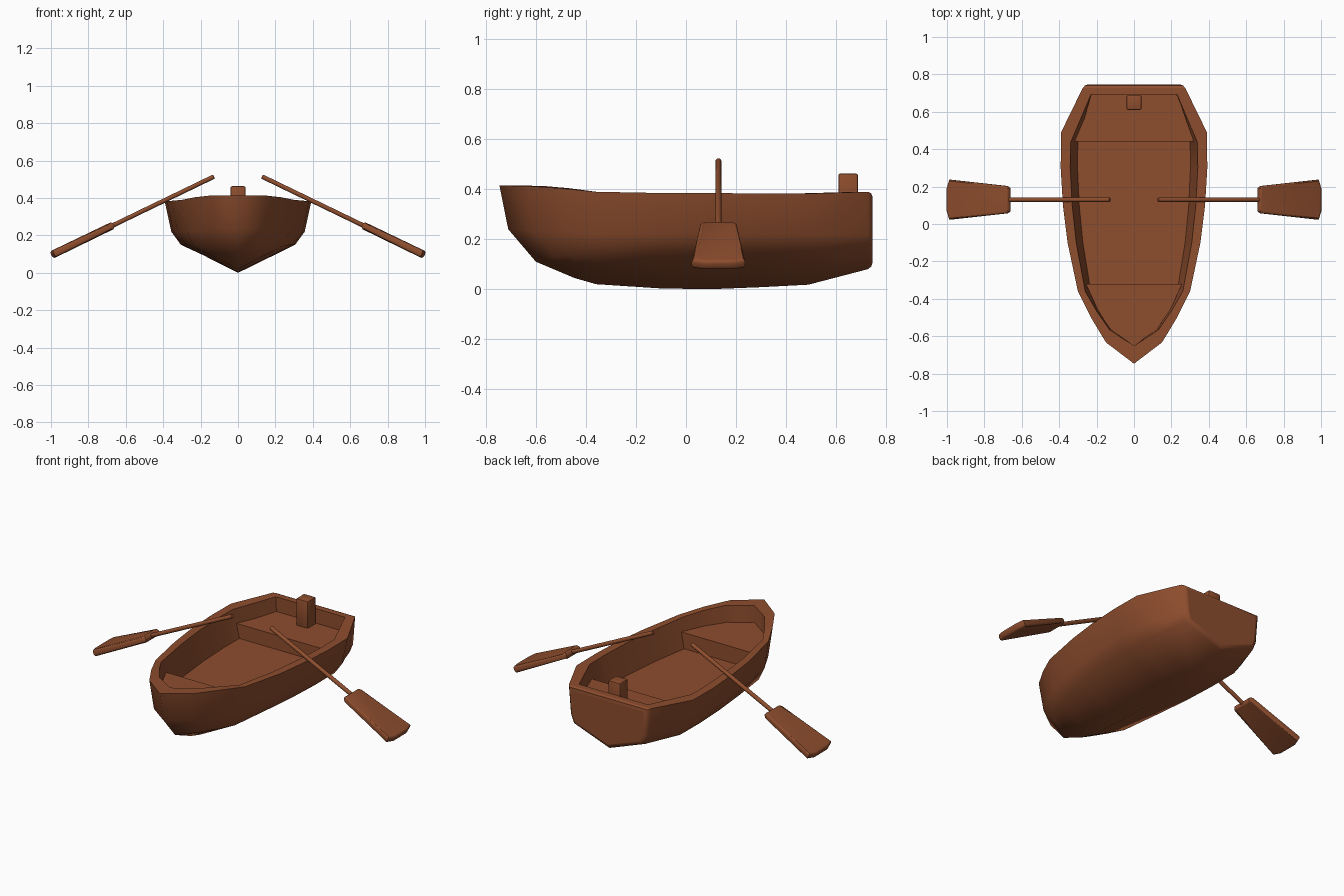
import bpy
import bmesh
import math
from mathutils import Matrix, Vector

default_cube = bpy.data.objects.get("Cube")
if default_cube:
    bpy.data.objects.remove(default_cube, do_unlink=True)

# One warm timber colour for everything
wood = bpy.data.materials.new("warm_brown_wood")
wood.use_nodes = True
wood_colour = (0.27, 0.075, 0.027, 1)
wood.diffuse_color = wood_colour
wood.node_tree.nodes["Principled BSDF"].inputs["Base Color"].default_value = wood_colour

BOW_SEAT_TOP = 0.313
STERN_SEAT_TOP = 0.302
FLOOR = 0.215


def finish(bm, name, smooth_angle=None):
    """Turn a bmesh into a named, coloured object."""
    bmesh.ops.recalc_face_normals(bm, faces=bm.faces)
    mesh = bpy.data.meshes.new(name)
    bm.to_mesh(mesh)
    bm.free()
    mesh.materials.append(wood)
    obj = bpy.data.objects.new(name, mesh)
    bpy.context.collection.objects.link(obj)
    if smooth_angle:
        bpy.ops.object.select_all(action="DESELECT")
        bpy.context.view_layer.objects.active = obj
        obj.select_set(True)
        bpy.ops.object.shade_smooth_by_angle(angle=math.radians(smooth_angle))
    return obj


def prism(bm, outline, bottom, top):
    """Extrude an outline of (x, y) points between two heights."""
    lower = [bm.verts.new((x, y, bottom)) for x, y in outline]
    upper = [bm.verts.new((x, y, top)) for x, y in outline]
    bm.faces.new(lower)
    bm.faces.new(upper)
    for i in range(len(outline)):
        j = (i + 1) % len(outline)
        bm.faces.new((lower[i], lower[j], upper[j], upper[i]))


def mirrored(half):
    """Complete a right-to-left outline from its +x half."""
    return half + [(-x, y) for x, y in reversed(half) if x > 0]


# Hull stations from bow to stern: y, half width, gunwale z, chine z, keel z
STATIONS = [
    (-0.747, 0, 0.415, 0.11, 0.11),
    (-0.633, 0.15, 0.413, 0.13, 0.08),
    (-0.5, 0.23, 0.404, 0.135, 0.045),
    (-0.36, 0.3, 0.39, 0.14, 0.02),
    (-0.1, 0.355, 0.385, 0.15, 0.003),
    (0.1, 0.38, 0.385, 0.15, 0),
    (0.3, 0.392, 0.383, 0.15, 0.008),
    (0.49, 0.39, 0.383, 0.15, 0.018),
    (0.747, 0.265, 0.39, 0.17, 0.085),
]


def bow_weight(y):
    return max(0, (-y - 0.36) / 0.385)


def inner_y(y):
    if y > 0.4:
        return y - 0.055
    return y + 0.095 * bow_weight(y)


def hull_section(y, half, top, chine, keel):
    """Closed ring: outer skin left to right, then the inside back again."""
    stern = y > 0.7
    rake = bow_weight(y)
    mid_x = half * (0.95 if stern else 0.91)
    chine_x = half * (0.88 if stern else 0.78)
    floor_x = half * (0.85 if stern else 0.77)
    gunwale = (half, y, top)
    side = (mid_x, y + 0.035 * rake, 0.22 + 0.02 * rake)
    bilge = (chine_x, y + 0.145 * rake, chine)
    keel_point = (0, y + 0.145 * rake, keel)
    rim = (half * 0.87, inner_y(y), top)
    floor = (floor_x, inner_y(y), FLOOR)

    def flip(p):
        return (-p[0], p[1], p[2])

    left = [flip(p) for p in (gunwale, side, bilge)]
    return left + [keel_point, bilge, side, gunwale, rim, floor, flip(floor), flip(rim)]


# Hull shell
bm = bmesh.new()
rings = [[bm.verts.new(p) for p in hull_section(*s)] for s in STATIONS]
for a, b in zip(rings, rings[1:]):
    for i in range(len(a)):
        j = (i + 1) % len(a)
        bm.faces.new((a[i], a[j], b[j], b[i]))

# Transom: outer panel, inner panel and top rail
last = rings[-1]
transom = bm.faces.new(last[:7])
bm.faces.new(last[7:])
bm.faces.new((last[0], last[6], last[7], last[10]))
bmesh.ops.bevel(bm, geom=list(transom.edges), offset=0.02, segments=2,
                profile=0.5, affect="EDGES")
bmesh.ops.remove_doubles(bm, verts=bm.verts, dist=0.0005)
bmesh.ops.dissolve_degenerate(bm, edges=bm.edges, dist=0.0005)
hull = finish(bm, "hull", 76)
for face in hull.data.polygons:
    if abs(face.normal.y) > 0.99 or face.normal.z > 0.9:
        face.use_smooth = False

# Bow and stern seats, following the inner walls
bm = bmesh.new()
bow_half = [(s[1] * 0.83, inner_y(s[0])) for s in STATIONS[:3]]
bow_half.append((0.257, -0.32))
prism(bm, mirrored(bow_half), FLOOR + 0.001, BOW_SEAT_TOP)
finish(bm, "bow_seat")

bm = bmesh.new()
stern_half = [(0.32, 0.44), (0.232, 0.692)]
prism(bm, mirrored(stern_half), FLOOR + 0.001, STERN_SEAT_TOP)
finish(bm, "stern_seat")

# Post standing on the stern seat
bm = bmesh.new()
prism(bm, mirrored([(0.04, 0.61), (0.04, 0.688)]), STERN_SEAT_TOP - 0.01, 0.463)
bmesh.ops.bevel(bm, geom=list(bm.edges), offset=0.007, segments=2,
                profile=0.5, affect="EDGES")
finish(bm, "stern_post", 40)


def oar(side, name):
    """Shaft and flared blade, built along x and tilted into the water."""
    # Blade
    bm = bmesh.new()
    edge = [(0.594, 0.064), (0.61, 0.073), (0.95, 0.107), (0.966, 0.06)]
    outline = edge + [(x, -y) for x, y in reversed(edge)]
    prism(bm, outline, -0.021, 0.021)
    for v in bm.verts:
        if v.co.x < 0.6:
            v.co.z *= 0.7
    bmesh.ops.recalc_face_normals(bm, faces=bm.faces)
    rims = [e for e in bm.edges if abs(e.verts[0].co.z - e.verts[1].co.z) < 0.02]
    bmesh.ops.bevel(bm, geom=rims, offset=0.014, segments=3,
                    profile=0.5, affect="EDGES", clamp_overlap=True)
    # Shaft with a softened grip end
    length = 0.62
    along_x = Matrix.Rotation(math.pi / 2, 4, "Y")
    shaft = bmesh.ops.create_cone(
        bm, cap_ends=True, segments=12, radius1=0.012, radius2=0.012, depth=length,
        matrix=Matrix.Translation((length / 2, 0, 0)) @ along_x)
    grip = [e for e in {e for v in shaft["verts"] for e in v.link_edges}
            if all(v.co.x < 0.01 for v in e.verts)]
    bmesh.ops.bevel(bm, geom=grip, offset=0.005, segments=2,
                    profile=0.5, affect="EDGES")
    # Place, then flip to the requested side
    tilt = Matrix.Rotation(math.radians(25.8), 4, "Y")
    place = Matrix.Translation((0.128, 0.13, 0.515)) @ tilt
    mirror = Matrix.Diagonal(Vector((side, 1, 1, 1)))
    bmesh.ops.transform(bm, matrix=mirror @ place, verts=bm.verts)
    finish(bm, name, 40)


oar(1, "left_oar")
oar(-1, "right_oar")
